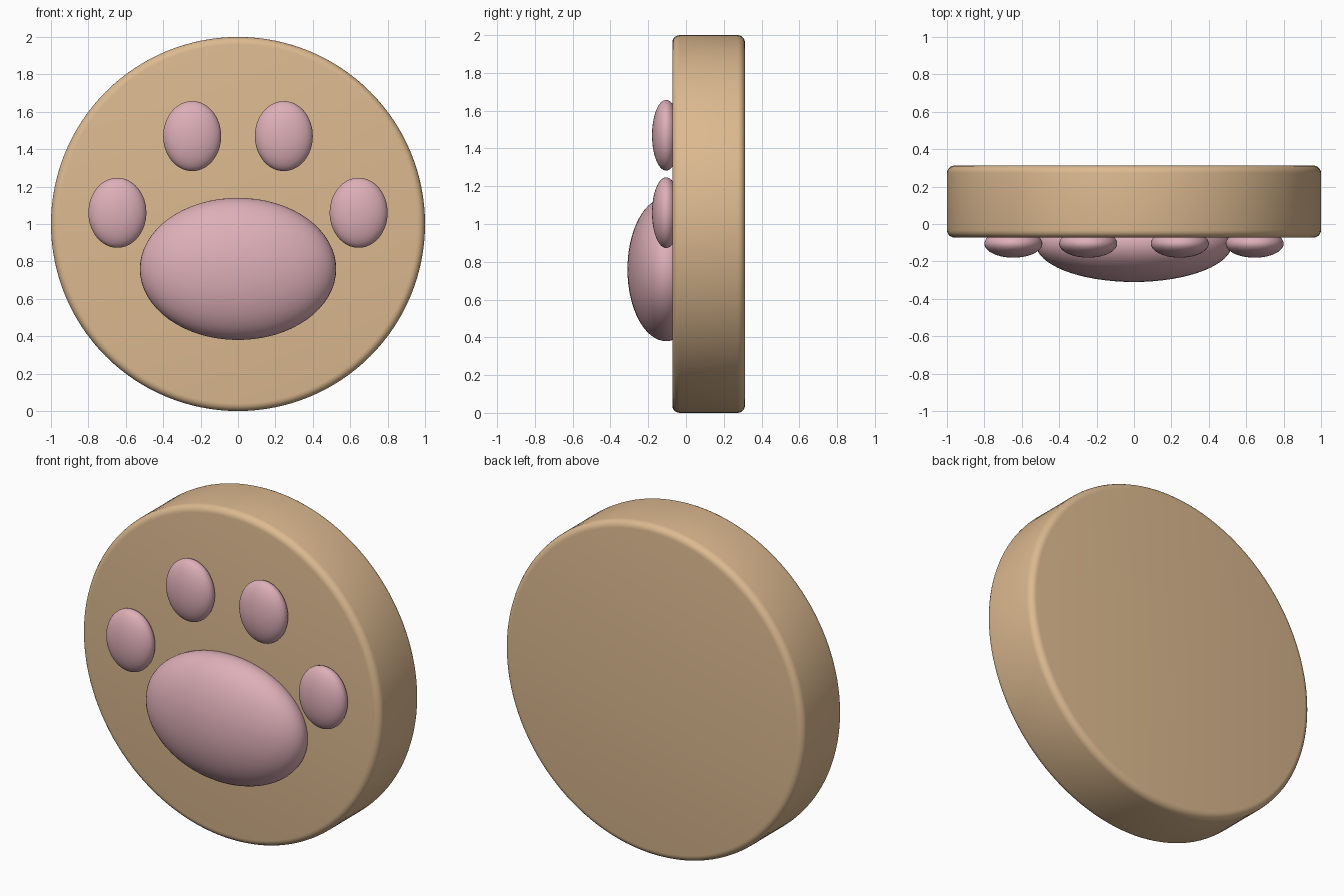
import bpy, math

if "Cube" in bpy.data.objects:
    bpy.data.objects.remove(bpy.data.objects["Cube"])


def material(name, rgb):
    mat = bpy.data.materials.new(name)
    mat.diffuse_color = (*rgb, 1.0)
    mat.use_nodes = True
    mat.node_tree.nodes["Principled BSDF"].inputs["Base Color"].default_value = mat.diffuse_color
    return mat


TAN = material("warm_tan", (0.72, 0.49, 0.28))
PINK = material("dusty_pink", (0.73, 0.43, 0.48))


def pad(name, x, z, front, radii):
    """Flattened ellipsoid whose nearest point lies at y = front."""
    bpy.ops.mesh.primitive_uv_sphere_add(
        segments=64, ring_count=32, location=(x, front + radii[1], z))
    ob = bpy.context.object
    ob.name = name
    ob.scale = radii
    bpy.ops.object.transform_apply(location=False, rotation=False, scale=True)
    bpy.ops.object.shade_smooth()
    ob.data.materials.append(PINK)


# Round base disc with softened rims, standing on its edge
bpy.ops.mesh.primitive_cylinder_add(
    vertices=128, radius=1.0, depth=0.385,
    location=(0, 0.12, 1.0), rotation=(math.pi / 2, 0, 0))
disc = bpy.context.object
disc.name = "base_disc"
bpy.ops.object.transform_apply(location=False, rotation=True, scale=False)
disc.data.materials.append(TAN)
bevel = disc.modifiers.new("rim_bevel", 'BEVEL')
bevel.width = 0.04
bevel.segments = 5
bevel.limit_method = 'ANGLE'
bevel.angle_limit = math.radians(40)
bpy.ops.object.modifier_apply(modifier=bevel.name)
bpy.ops.object.shade_smooth_by_angle(angle=math.radians(30))

# Large palm pad
pad("palm_pad", 0, 0.76, -0.31, (0.525, 0.205, 0.38))

# Four toe pads, mirrored left and right
for side, sx in (("left", -1), ("right", 1)):
    pad(f"inner_toe_{side}", sx * 0.245, 1.47, -0.18, (0.155, 0.075, 0.187))
    pad(f"outer_toe_{side}", sx * 0.645, 1.06, -0.18, (0.155, 0.075, 0.187))
